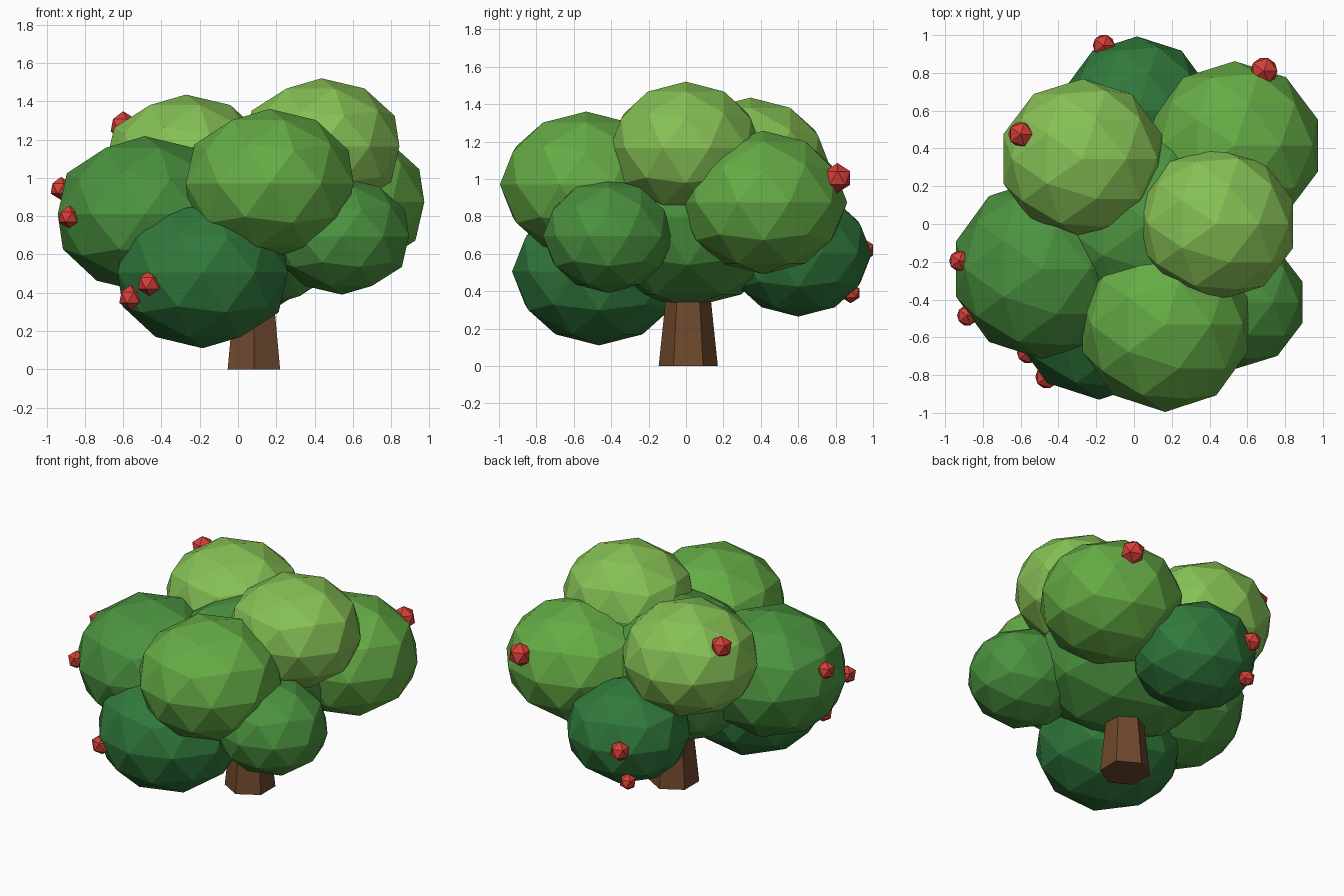
import bpy

if "Cube" in bpy.data.objects:
    bpy.data.objects.remove(bpy.data.objects["Cube"])


def material(name, rgb):
    mat = bpy.data.materials.new(name)
    mat.diffuse_color = (*rgb, 1.0)
    mat.use_nodes = True
    mat.node_tree.nodes["Principled BSDF"].inputs["Base Color"].default_value = mat.diffuse_color
    return mat


LIME = material("lime_leaf", (0.24, 0.53, 0.09))
LIGHT = material("light_leaf", (0.13, 0.41, 0.06))
MID = material("mid_leaf", (0.07, 0.29, 0.05))
DARK = material("dark_leaf", (0.03, 0.19, 0.045))
BARK = material("bark", (0.155, 0.065, 0.026))
RED = material("red_berry", (0.68, 0.05, 0.04))


def ball(name, center, size, mat, detail):
    """Flat-shaded icosphere stretched to the given half sizes."""
    bpy.ops.mesh.primitive_ico_sphere_add(subdivisions=detail, radius=1, location=center)
    obj = bpy.context.object
    obj.name = name
    obj.scale = size
    obj.data.materials.append(mat)
    return obj


# Six-sided tapering trunk, running up into the crown
TRUNK_H = 0.7
bpy.ops.mesh.primitive_cone_add(vertices=6, radius1=0.158, radius2=0.085, depth=TRUNK_H,
                                location=(0.083, 0.012, TRUNK_H / 2))
trunk = bpy.context.object
trunk.name = "trunk"
trunk.data.materials.append(BARK)

# Leaf clumps: slightly squashed low-poly balls
clumps = [
    ("crown_core", (0.08, 0.01, 0.795), (0.57, 0.57, 0.485), MID),
    ("clump_front_low", (-0.185, -0.465, 0.505), (0.467, 0.465, 0.395), DARK),
    ("clump_left", (-0.487, -0.238, 0.81), (0.478, 0.477, 0.408), MID),
    ("clump_front", (0.165, -0.533, 0.97), (0.461, 0.462, 0.39), LIGHT),
    ("clump_top_right", (0.436, 0.0, 1.165), (0.428, 0.407, 0.355), LIME),
    ("clump_top_left", (-0.272, 0.345, 1.07), (0.441, 0.424, 0.365), LIME),
    ("clump_back_right", (0.533, 0.415, 0.874), (0.463, 0.447, 0.383), LIGHT),
    ("clump_right_low", (0.543, -0.415, 0.695), (0.368, 0.35, 0.305), MID),
    ("clump_back_low", (0.016, 0.6, 0.6), (0.40, 0.393, 0.336), DARK),
]
for name, center, size, mat in clumps:
    ball(name, center, size, mat, 2)

# Berries sitting on the clump surfaces
berries = [
    (-0.60, 0.475, 1.275, 0.073),
    (-0.925, -0.195, 0.945, 0.06),
    (-0.883, -0.485, 0.795, 0.06),
    (-0.462, -0.81, 0.45, 0.068),
    (-0.562, -0.68, 0.375, 0.065),
    (0.688, 0.81, 1.005, 0.08),
    (-0.16, 0.945, 0.62, 0.065),
    (-0.175, 0.88, 0.39, 0.055),
]
for i, (x, y, z, r) in enumerate(berries, 1):
    ball(f"berry_{i}", (x, y, z), (r, r, r), RED, 1)
